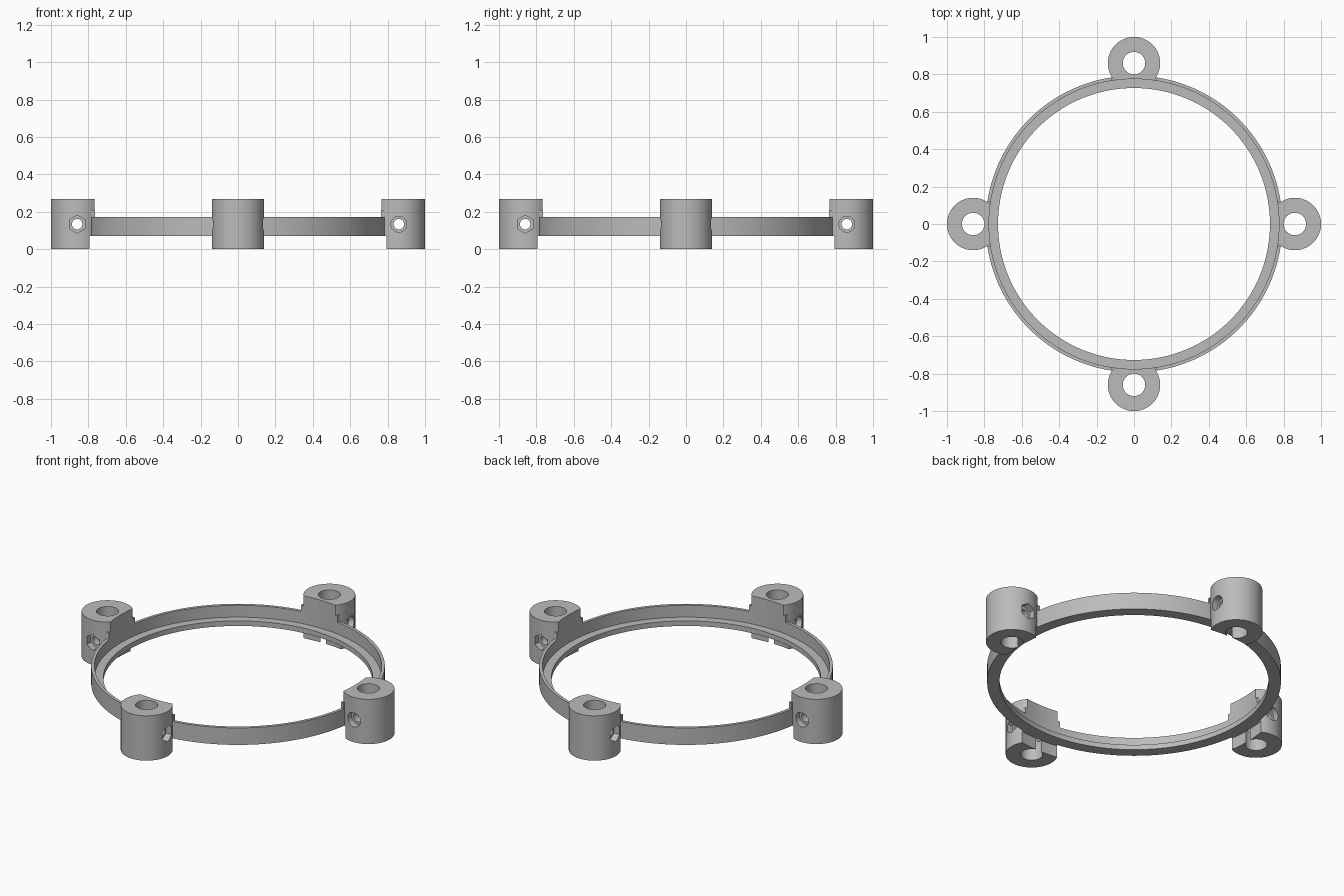
import bpy
import bmesh
from math import cos, sin, tau, radians, pi
from mathutils import Matrix

old = bpy.data.objects.get("Cube")
if old:
    bpy.data.objects.remove(old, do_unlink=True)

SEGMENTS = 160
BOSS_R, BOSS_AT, HEIGHT = 0.14, 0.86, 0.267
RING_IN, RING_OUT, LIP_IN = 0.775, 0.793, 0.727
RING_LOW, RING_TOP = 0.07, 0.171

grey = bpy.data.materials.new("plain grey")
grey.use_nodes = True
grey.diffuse_color = (0.5, 0.5, 0.5, 1)
grey.node_tree.nodes["Principled BSDF"].inputs["Base Color"].default_value = (0.5, 0.5, 0.5, 1)


def finish(name, bm):
    bmesh.ops.recalc_face_normals(bm, faces=bm.faces)
    mesh = bpy.data.meshes.new(name)
    bm.to_mesh(mesh)
    bm.free()
    mesh.materials.append(grey)
    obj = bpy.data.objects.new(name, mesh)
    bpy.context.collection.objects.link(obj)
    return obj


def lathe(name, profile, first=0, count=SEGMENTS):
    """Turn a closed (radius, z) profile about z; part turns get end caps."""
    bm = bmesh.new()
    full = count == SEGMENTS
    rows = []
    for i in range(count if full else count + 1):
        a = tau * (first + i) / SEGMENTS
        rows.append([bm.verts.new((r * cos(a), r * sin(a), z)) for r, z in profile])
    n = len(profile)
    for i in range(count):
        a, b = rows[i], rows[(i + 1) % len(rows)]
        for j in range(n):
            k = (j + 1) % n
            bm.faces.new((a[j], b[j], b[k], a[k]))
    if not full:
        bm.faces.new(rows[0])
        bm.faces.new(rows[-1])
    return finish(name, bm)


def cylinder(name, radius, depth, matrix, sides=64):
    bm = bmesh.new()
    bmesh.ops.create_cone(bm, cap_ends=True, segments=sides, radius1=radius,
                          radius2=radius, depth=depth, matrix=matrix)
    return finish(name, bm)


def cross(y):
    """Placement on the cross-bolt axis."""
    return Matrix.Translation((BOSS_AT, y, HEIGHT / 2)) @ Matrix.Rotation(pi / 2, 4, "X")


def smooth(obj):
    bpy.ops.object.select_all(action="DESELECT")
    obj.select_set(True)
    bpy.context.view_layer.objects.active = obj
    bpy.ops.object.shade_smooth_by_angle(angle=radians(30))


# Ring with an inner ledge at its foot
ring = lathe("ring", [(LIP_IN, RING_LOW), (RING_OUT, RING_LOW), (RING_OUT, RING_TOP),
                      (RING_IN, RING_TOP), (RING_IN, 0.1), (LIP_IN, 0.1)])
smooth(ring)

# Raised tab on the rim behind each boss
tab = lathe("rim_tab", [(RING_IN, RING_TOP), (RING_OUT, RING_TOP),
                        (RING_OUT, 0.208), (RING_IN, 0.208)], first=-4, count=8)
smooth(tab)

# Boss: upright tube, hollowed to fit the ring, with a cross-bolt hole
boss = cylinder("boss", BOSS_R, HEIGHT, Matrix.Translation((BOSS_AT, 0, HEIGHT / 2)), 96)
cutters = [
    lathe("ring_cutter", [(0.5, -0.1), (0.803, -0.1), (0.803, RING_LOW), (0.79, RING_LOW),
                          (0.79, 0.205), (RING_IN, 0.205), (RING_IN, 0.4), (0.5, 0.4)]),
    cylinder("rod_cutter", 0.06, 1, Matrix.Translation((BOSS_AT, 0, 0))),
    cylinder("bolt_cutter", 0.028, 1, cross(0), 32),
    cylinder("head_cutter", 0.042, 0.1, cross(-0.15), 48),
    cylinder("nut_cutter", 0.048, 0.1, cross(0.15), 6),
]
for cutter in cutters:
    cutter.hide_render = True
    mod = boss.modifiers.new(cutter.name, "BOOLEAN")
    mod.operation = "DIFFERENCE"
    mod.solver = "EXACT"
    mod.object = cutter

# Bake the cuts and drop the cutters
bpy.context.view_layer.update()
graph = bpy.context.evaluated_depsgraph_get()
cut_mesh = bpy.data.meshes.new_from_object(boss.evaluated_get(graph))
boss.modifiers.clear()
boss.data = cut_mesh
for cutter in cutters:
    bpy.data.objects.remove(cutter, do_unlink=True)
smooth(boss)

# Repeat boss and tab at each quarter turn
for part in (boss, tab):
    base = part.name
    part.name = base + "_left"
    for i, side in enumerate(("back", "right", "front"), 1):
        twin = part.copy()
        twin.name = base + "_" + side
        twin.rotation_euler.z = i * pi / 2
        bpy.context.collection.objects.link(twin)
